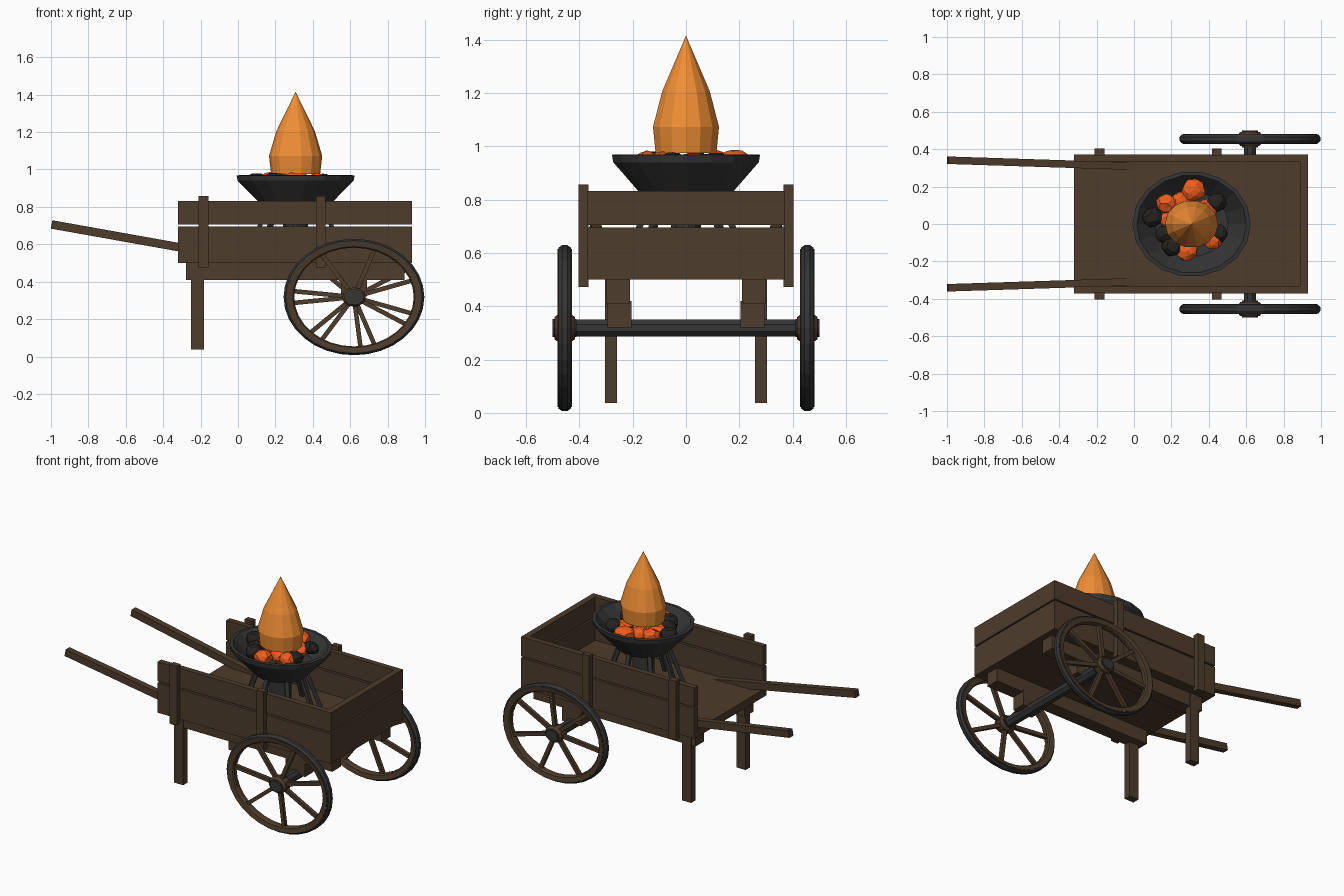
import bpy, bmesh, math, random
from mathutils import Vector, Matrix

if "Cube" in bpy.data.objects:
    bpy.data.objects.remove(bpy.data.objects["Cube"])

random.seed(4)


def material(name, rgb):
    m = bpy.data.materials.new(name)
    m.diffuse_color = (*rgb, 1)
    m.use_nodes = True
    m.node_tree.nodes["Principled BSDF"].inputs["Base Color"].default_value = m.diffuse_color
    return m


WOOD = material("dark_wood", (0.075, 0.045, 0.024))
IRON = material("iron", (0.035, 0.035, 0.037))
EMBER = material("ember", (0.85, 0.11, 0.012))
COAL = material("charcoal", (0.018, 0.016, 0.015))
FIRE = material("fire", (0.87, 0.27, 0.035))


def finish(name, bm, mat):
    bmesh.ops.recalc_face_normals(bm, faces=bm.faces)
    me = bpy.data.meshes.new(name)
    bm.to_mesh(me)
    bm.free()
    me.materials.append(mat)
    ob = bpy.data.objects.new(name, me)
    bpy.context.collection.objects.link(ob)
    return ob


def box(name, x, y, z, mat=WOOD):
    """Box from (min, max) pairs."""
    bm = bmesh.new()
    size = [b - a for a, b in (x, y, z)]
    mid = [(a + b) / 2 for a, b in (x, y, z)]
    bmesh.ops.create_cube(bm, size=1, matrix=Matrix.Translation(mid) @ Matrix.Diagonal((*size, 1)))
    return finish(name, bm, mat)


def bar(name, a, b, w, h, mat=WOOD):
    """Square bar between two points."""
    a, b = Vector(a), Vector(b)
    d = b - a
    rot = d.to_track_quat('X', 'Z').to_matrix().to_4x4()
    bm = bmesh.new()
    bmesh.ops.create_cube(bm, size=1, matrix=Matrix.Translation((a + b) / 2) @ rot
                          @ Matrix.Diagonal((d.length, w, h, 1)))
    return finish(name, bm, mat)


def lathe(name, profile, n, matrix, mat, closed=False):
    """Turn (radius, height) points round z, then place with a matrix."""
    bm = bmesh.new()
    rings = []
    for r, z in profile:
        if r == 0:
            rings.append([bm.verts.new((0, 0, z))] * n)
        else:
            rings.append([bm.verts.new((r * math.cos(math.tau * i / n), r * math.sin(math.tau * i / n), z))
                          for i in range(n)])
    pairs = list(zip(rings, rings[1:]))
    if closed:
        pairs.append((rings[-1], rings[0]))
    for p, q in pairs:
        for i in range(n):
            j = (i + 1) % n
            bm.faces.new(list(dict.fromkeys((p[i], p[j], q[j], q[i]))))
    bm.transform(matrix)
    return finish(name, bm, mat)


# cart bed
box("floor", (-0.32, 0.90), (-0.34, 0.34), (0.50, 0.55))
for level, z in (("lower", (0.50, 0.695)), ("upper", (0.705, 0.832))):
    box(level + "_front_board", (0.89, 0.93), (-0.335, 0.335), z)
    for s in (-1, 1):
        box(level + "_side_board", (-0.32, 0.93), sorted((s * 0.335, s * 0.372)), z)

AX, AZ = 0.62, 0.318   # axle position
STRETCH = 1.21         # wheels are wider than tall
for s in (-1, 1):
    def ys(a, b):
        return sorted((s * a, s * b))
    # stakes, rails, legs, axle blocks
    for x in (-0.21, 0.416):
        box("side_stake", (x, x + 0.052), ys(0.365, 0.404), (0.472, 0.857))
    box("under_rail", (-0.277, 0.89), ys(0.21, 0.30), (0.41, 0.50))
    box("rear_leg", (-0.25, -0.183), ys(0.258, 0.304), (0.037, 0.50))
    box("axle_block", (0.55, 0.69), ys(0.205, 0.295), (0.32, 0.42))
    # handle
    bar("handle", (-0.996, s * 0.341, 0.706), (0.03, s * 0.308, 0.523), 0.04, 0.045)
    # wheel
    place = (Matrix.Translation((AX, s * 0.455, AZ)) @ Matrix.Diagonal((STRETCH, 1, 1, 1))
             @ Matrix.Rotation(math.pi / 2, 4, 'X'))
    lathe("wheel_tyre", [(0.29, -0.025), (0.302, -0.023), (0.311, -0.01), (0.311, 0.01),
                         (0.302, 0.023), (0.29, 0.025)], 32, place, IRON, True)
    lathe("wheel_rim", [(0.264, -0.012), (0.270, -0.022), (0.296, -0.027), (0.296, 0.027),
                        (0.270, 0.022), (0.264, 0.012)], 32, place, WOOD, True)
    lathe("wheel_hub", [(0, -0.038), (0.042, -0.038), (0.052, -0.024), (0.052, 0.024),
                        (0.042, 0.038), (0, 0.038)], 12, place, WOOD)
    lathe("axle_cap", [(0, -0.045), (0.036, -0.045), (0.036, 0.045), (0, 0.045)], 10, place, IRON)
    for i in range(7):
        a = -s * (math.radians(19) + math.tau * i / 7)
        c, t = math.cos(a) * STRETCH, math.sin(a)
        bar("wheel_spoke", (AX + 0.03 * c, s * 0.455, AZ + 0.03 * t),
            (AX + 0.275 * c, s * 0.455, AZ + 0.275 * t), 0.024, 0.024)

# axle
lathe("axle", [(0, -0.46), (0.035, -0.46), (0.035, 0.46), (0, 0.46)], 8,
      Matrix.Translation((AX, 0, AZ)) @ Matrix.Rotation(math.pi / 2, 4, 'X')
      @ Matrix.Rotation(math.pi / 8, 4, 'Z'), IRON)

# brazier: bowl, column and splayed legs
BX = 0.308
centre = Matrix.Translation((BX, 0, 0)) @ Matrix.Diagonal((1.12, 1, 1, 1))
lathe("brazier_bowl", [(0, 0.785), (0.14, 0.785), (0.277, 0.94), (0.282, 0.968), (0.262, 0.970),
                       (0.175, 0.865), (0, 0.855)], 18, centre, IRON)
lathe("brazier_column", [(0, 0.54), (0.06, 0.54), (0.06, 0.80), (0, 0.80)], 10, centre, IRON)
for i in range(8):
    a = math.tau * i / 8
    c, t = math.cos(a), math.sin(a)
    bar("brazier_leg", (BX + 0.25 * c, 0.23 * t, 0.54), (BX + 0.15 * c, 0.135 * t, 0.81),
        0.024, 0.024, IRON)

# coals
coals = [(0.32, 0.18, 0.062, EMBER), (0.175, 0.11, 0.055, EMBER), (0.25, 0.12, 0.055, EMBER),
         (0.42, -0.085, 0.052, EMBER), (0.285, -0.145, 0.055, EMBER), (0.39, 0.08, 0.055, EMBER),
         (0.20, 0.02, 0.06, EMBER), (0.31, 0.0, 0.065, EMBER), (0.44, 0.115, 0.05, COAL),
         (0.10, 0.035, 0.052, COAL), (0.205, -0.12, 0.056, COAL), (0.45, -0.05, 0.05, COAL),
         (0.17, -0.055, 0.05, COAL)]
for x, y, r, mat in coals:
    bm = bmesh.new()
    bmesh.ops.create_icosphere(bm, subdivisions=2, radius=r)
    for v in bm.verts:
        v.co *= random.uniform(0.88, 1.08)
    z = 0.90 + 0.04 * min(1, math.hypot(x - BX, y) / 0.15)
    bm.transform(Matrix.Translation((x, y, z)) @ Matrix.Diagonal((1.08, 1, 0.8, 1))
                 @ Matrix.Rotation(random.uniform(0, 6), 4, 'Z'))
    finish("ember" if mat is EMBER else "charcoal", bm, mat)

# flame
lathe("flame", [(0, 0.975), (0.117, 0.975), (0.127, 1.072), (0.092, 1.205), (0, 1.415)], 14, centre, FIRE)
